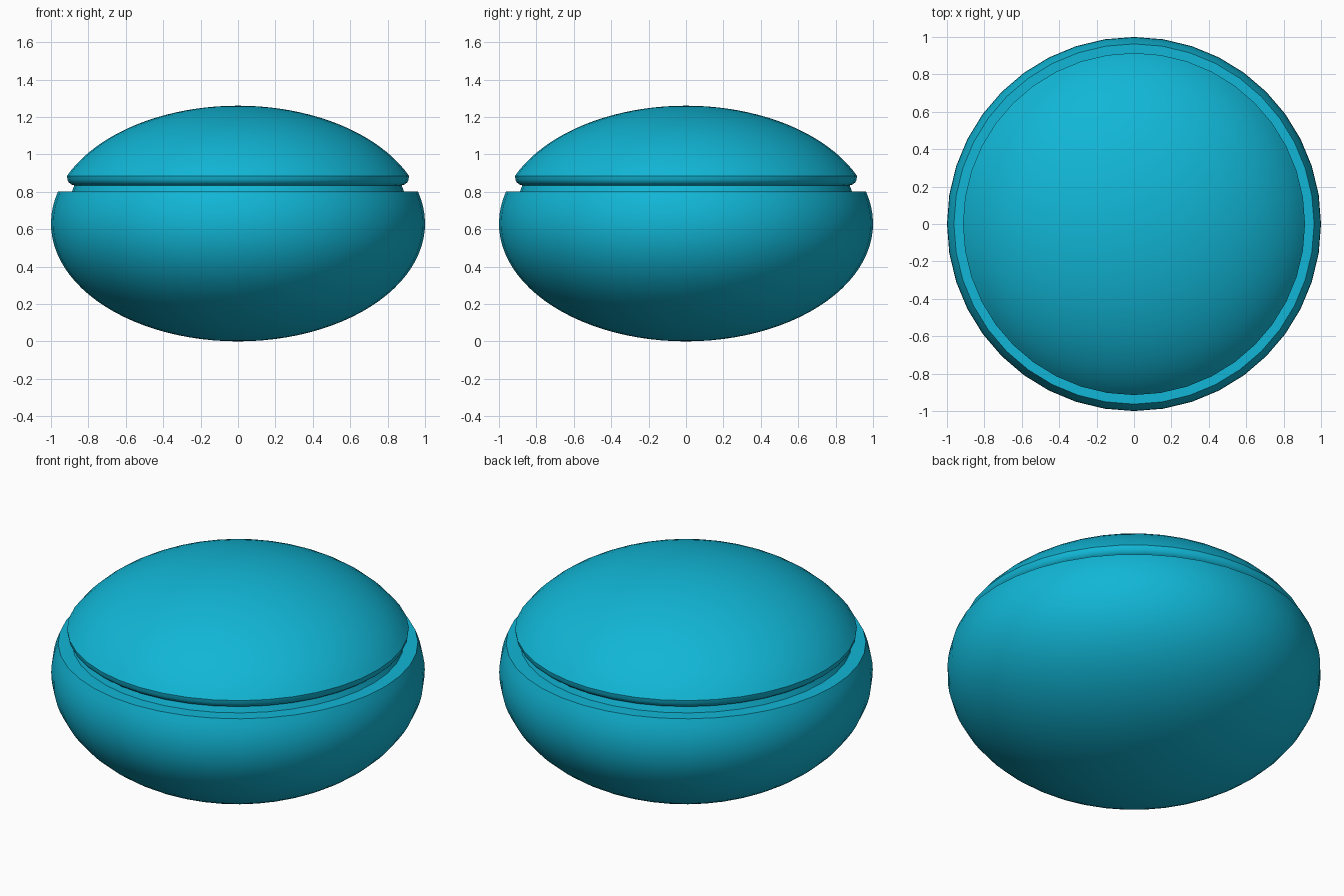
import bpy, bmesh, math

if "Cube" in bpy.data.objects:
    bpy.data.objects.remove(bpy.data.objects["Cube"])

SEGMENTS = 40      # sides around the vertical axis
HALF = 0.63        # half height of the ellipsoid, whose radius is 1

teal = bpy.data.materials.new("teal")
teal.use_nodes = True
colour = (0.0056, 0.468, 0.672, 1.0)
teal.diffuse_color = colour
teal.node_tree.nodes["Principled BSDF"].inputs["Base Color"].default_value = colour


def ellipse_arc(z_start, z_end, steps):
    """Profile points (radius, z) along the ellipsoid between two heights."""
    a = math.asin(max(-1, min(1, z_start / HALF - 1)))
    b = math.asin(max(-1, min(1, z_end / HALF - 1)))
    angles = [a + (b - a) * i / steps for i in range(steps + 1)]
    return [(max(0.0, math.cos(t)), HALF * (1 + math.sin(t))) for t in angles]


def lathe(name, profile):
    """Spin a profile around z into a smooth object with sharp creases."""
    bm = bmesh.new()
    verts = [bm.verts.new((r, 0, z)) for r, z in profile]
    edges = [bm.edges.new(pair) for pair in zip(verts, verts[1:])]
    bmesh.ops.spin(bm, geom=verts + edges, cent=(0, 0, 0), axis=(0, 0, 1),
                   angle=math.tau, steps=SEGMENTS, use_duplicate=False)
    bmesh.ops.remove_doubles(bm, verts=bm.verts, dist=1e-4)
    bmesh.ops.recalc_face_normals(bm, faces=bm.faces)
    mesh = bpy.data.meshes.new(name)
    bm.to_mesh(mesh)
    bm.free()
    mesh.materials.append(teal)
    obj = bpy.data.objects.new(name, mesh)
    bpy.context.collection.objects.link(obj)
    bpy.ops.object.select_all(action='DESELECT')
    obj.select_set(True)
    bpy.context.view_layer.objects.active = obj
    bpy.ops.object.shade_smooth_by_angle(angle=math.radians(35))
    return obj


# Lower bowl with a flat rim
lathe("lower_bowl", ellipse_arc(0.0, 0.80, 28) + [(0.87, 0.80), (0.0, 0.80)])

# Recessed neck between bowl and lid
lathe("neck", [(0.0, 0.795), (0.89, 0.795), (0.875, 0.835), (0.0, 0.835)])

# Domed lid with a rounded lip
lip = [(0.0, 0.832), (0.868, 0.832), (0.89, 0.838), (0.905, 0.85), (0.912, 0.865)]
lathe("lid", lip + ellipse_arc(0.885, 2 * HALF, 20))
